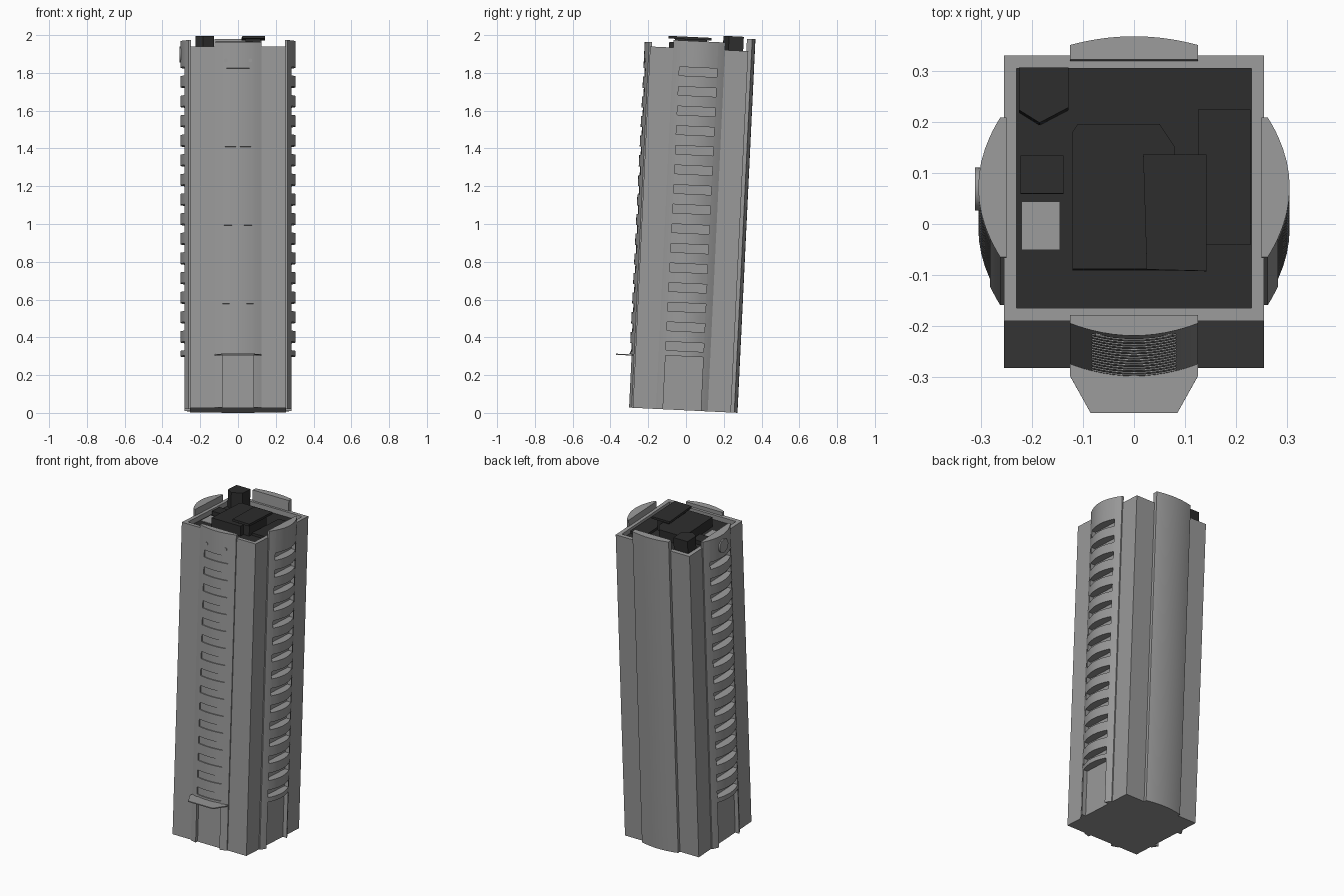
import bpy, bmesh, math
from mathutils import Matrix

if "Cube" in bpy.data.objects:
    bpy.data.objects.remove(bpy.data.objects["Cube"])

# The whole tower leans back slightly
TILT = Matrix.Translation((0, -0.022, 0.0145)) @ Matrix.Rotation(-0.048, 4, 'X')


def material(name, v):
    m = bpy.data.materials.new(name)
    m.diffuse_color = (v, v, v, 1)
    m.use_nodes = True
    m.node_tree.nodes["Principled BSDF"].inputs["Base Color"].default_value = m.diffuse_color
    return m


CONCRETE = material("concrete_grey", 0.32)
DARK = material("roof_dark", 0.026)


def prism(bm, pts, z0, z1):
    """Vertical extrusion of a plan outline."""
    low = [bm.verts.new((x, y, z0)) for x, y in pts]
    high = [bm.verts.new((x, y, z1)) for x, y in pts]
    bm.faces.new(low[::-1])
    bm.faces.new(high)
    n = len(pts)
    for i in range(n):
        j = (i + 1) % n
        bm.faces.new((low[i], low[j], high[j], high[i]))


def finish(bm, name, mat, turn=0, smooth=False):
    bmesh.ops.recalc_face_normals(bm, faces=bm.faces)
    bm.transform(TILT @ Matrix.Rotation(turn, 4, 'Z'))
    me = bpy.data.meshes.new(name)
    bm.to_mesh(me)
    bm.free()
    me.materials.append(mat)
    ob = bpy.data.objects.new(name, me)
    bpy.context.collection.objects.link(ob)
    if smooth:
        bpy.ops.object.select_all(action='DESELECT')
        ob.select_set(True)
        bpy.context.view_layer.objects.active = ob
        bpy.ops.object.shade_smooth_by_angle(angle=math.radians(30))
    return ob


def rect(x0, x1, y0, y1):
    return [(x0, y0), (x1, y0), (x1, y1), (x0, y1)]


def block(name, pts, z0, z1, mat):
    bm = bmesh.new()
    prism(bm, pts, z0, z1)
    return finish(bm, name, mat)


def arc(t0, t1, w, edge, rise, back, off=0, n=8):
    """Plan outline of a curved panel piece on the -y side."""
    ts = [t0 + (t1 - t0) * i / n for i in range(n + 1)]
    pts = [(t, -(edge + rise * (1 - (t / w) ** 2) - off)) for t in ts]
    return pts + [(t1, -back), (t0, -back)]


def louvre_panel(name, turn, w, s, edge, rise, back, top, first, h, recess=None):
    """Curved panel: full-height flanks, bands between slits, open foot."""
    bm = bmesh.new()
    args = (w, edge, rise, back)
    prism(bm, arc(-w, -s, *args, n=3), 0, top)
    prism(bm, arc(s, w, *args, n=3), 0, top)
    z = 0.285
    for i in range(15):
        c = first + 0.104 * i
        prism(bm, arc(-s, s, *args), z, c - h / 2)
        z = c + h / 2
    prism(bm, arc(-s, s, *args), z, top)
    if recess:
        prism(bm, arc(-s, s, *args, off=recess), 0.285, top - 0.05)
    return finish(bm, name, CONCRETE, turn, True)


# Main shaft with a raised parapet
bm = bmesh.new()
prism(bm, rect(-0.255, 0.255, -0.26, 0.26), 0, 1.87)
finish(bm, "tower_shaft", CONCRETE)
bm = bmesh.new()
for s in (-1, 1):
    prism(bm, rect(*sorted((s * 0.23, s * 0.255)), -0.26, 0.26), 1.87, 1.915)
    prism(bm, rect(-0.23, 0.23, *sorted((s * 0.235, s * 0.26))), 1.87, 1.915)
finish(bm, "parapet", CONCRETE)

# Louvred panels on the front and both sides
louvre_panel("front_panel", 0, 0.125, 0.082, 0.266, 0.024, 0.25, 1.938, 0.32, 0.045, 0.007)
for name, turn in (("right_panel", math.pi / 2), ("left_panel", -math.pi / 2)):
    louvre_panel(name, turn, 0.137, 0.1, 0.262, 0.043, 0.25, 1.955, 0.336, 0.046)

# Plain curved back panel, taller than the rest
bm = bmesh.new()
prism(bm, arc(-0.125, 0.125, 0.125, 0.278, 0.017, 0.25, n=16), 0, 1.98)
finish(bm, "back_panel", CONCRETE, math.pi, True)

# Entrance canopy
block("canopy", [(-0.125, -0.26), (-0.125, -0.29), (-0.085, -0.362),
                 (0.085, -0.362), (0.125, -0.29), (0.125, -0.26)], 0.276, 0.282, CONCRETE)


def disc(name, loc, r, depth, axis, mat):
    bm = bmesh.new()
    bmesh.ops.create_cone(bm, cap_ends=True, segments=20, radius1=r, radius2=r, depth=depth,
                          matrix=Matrix.Translation(loc) @ Matrix.Rotation(math.pi / 2, 4, axis))
    finish(bm, name, mat, 0, True)


# Round badge plate on the left and two small studs on the front
disc("left_round_plate", (-0.296, 0, 1.885), 0.042, 0.03, 'Y', CONCRETE)
for x in (-0.065, 0.065):
    disc("front_stud", (x, -0.28, 1.84), 0.01, 0.012, 'X', CONCRETE)

# Dark roof deck and plant equipment
block("roof_deck", rect(-0.23, 0.23, -0.235, 0.235), 1.865, 1.885, DARK)
block("plant_room", [(-0.12, -0.16), (0.08, -0.16), (0.08, 0.08), (0.05, 0.125),
                     (-0.11, 0.125), (-0.12, 0.11)], 1.88, 1.945, DARK)
block("plant_room_stem", rect(0.04, 0.12, -0.13, 0.04), 1.88, 1.965, DARK)
block("plant_room_cap", [(0.025, -0.162), (0.142, -0.165), (0.142, 0.063), (0.018, 0.063)],
      1.962, 1.976, DARK)
block("corner_unit", [(-0.225, 0.15), (-0.185, 0.125), (-0.128, 0.155), (-0.128, 0.233),
                      (-0.225, 0.233)], 1.88, 1.99, DARK)
block("right_unit", rect(0.125, 0.228, -0.11, 0.155), 1.88, 1.9, DARK)
block("left_unit", rect(-0.222, -0.138, -0.01, 0.065), 1.88, 1.91, DARK)
block("left_vent", rect(-0.22, -0.145, -0.12, -0.025), 1.88, 1.888, CONCRETE)
